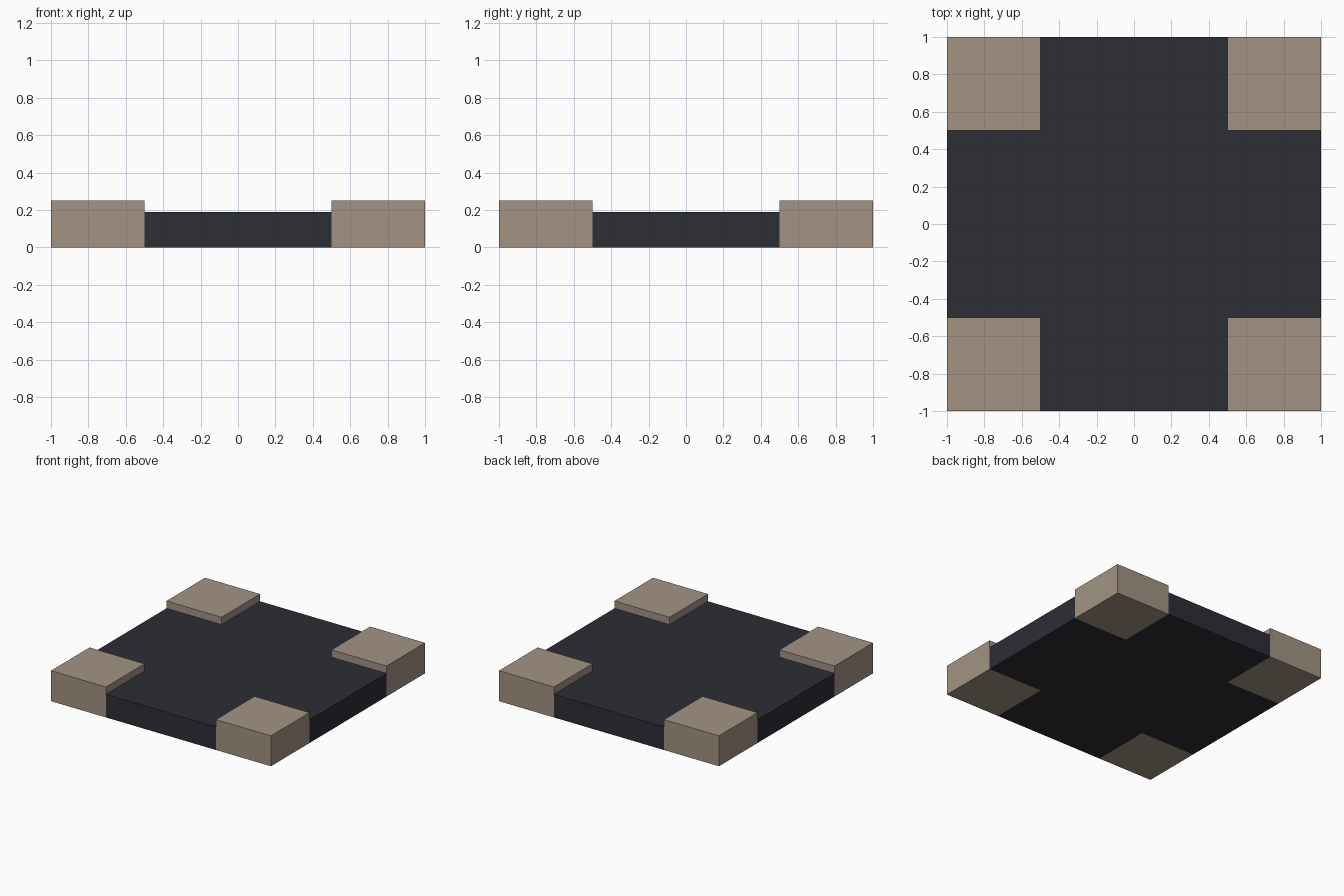
import bpy, bmesh

if "Cube" in bpy.data.objects:
    bpy.data.objects.remove(bpy.data.objects["Cube"])


def material(name, rgb):
    mat = bpy.data.materials.new(name)
    mat.diffuse_color = (*rgb, 1.0)
    mat.use_nodes = True
    mat.node_tree.nodes["Principled BSDF"].inputs["Base Color"].default_value = mat.diffuse_color
    return mat


def prism(name, outline, height, mat):
    """Extrude a flat outline up from the ground."""
    bm = bmesh.new()
    base = bm.faces.new([bm.verts.new((x, y, 0)) for x, y in outline])
    top = bmesh.ops.extrude_face_region(bm, geom=[base], use_keep_orig=True)["geom"]
    bmesh.ops.translate(bm, vec=(0, 0, height),
                        verts=[v for v in top if isinstance(v, bmesh.types.BMVert)])
    bmesh.ops.recalc_face_normals(bm, faces=bm.faces)
    mesh = bpy.data.meshes.new(name)
    bm.to_mesh(mesh)
    bm.free()
    mesh.materials.append(mat)
    obj = bpy.data.objects.new(name, mesh)
    bpy.context.collection.objects.link(obj)
    return obj


stone = material("tan stone", (0.366, 0.292, 0.227))
asphalt = material("dark asphalt", (0.026, 0.026, 0.037))

HALF, INNER = 1.0, 0.5
ROAD_Z, BLOCK_Z = 0.19, 0.25

# Cross-shaped road slab filling the space between the corner blocks
quarter = [(HALF, -INNER), (HALF, INNER), (INNER, INNER)]
cross = []
for _ in range(4):
    cross += quarter
    quarter = [(-y, x) for x, y in quarter]
prism("crossroad_slab", cross, ROAD_Z, asphalt)

# Four raised corner blocks
for y_name, sy in (("front", -1), ("back", 1)):
    for x_name, sx in (("left", -1), ("right", 1)):
        corner = [(sx * INNER, sy * INNER), (sx * HALF, sy * INNER),
                  (sx * HALF, sy * HALF), (sx * INNER, sy * HALF)]
        prism(f"{y_name}_{x_name}_corner_block", corner, BLOCK_Z, stone)
